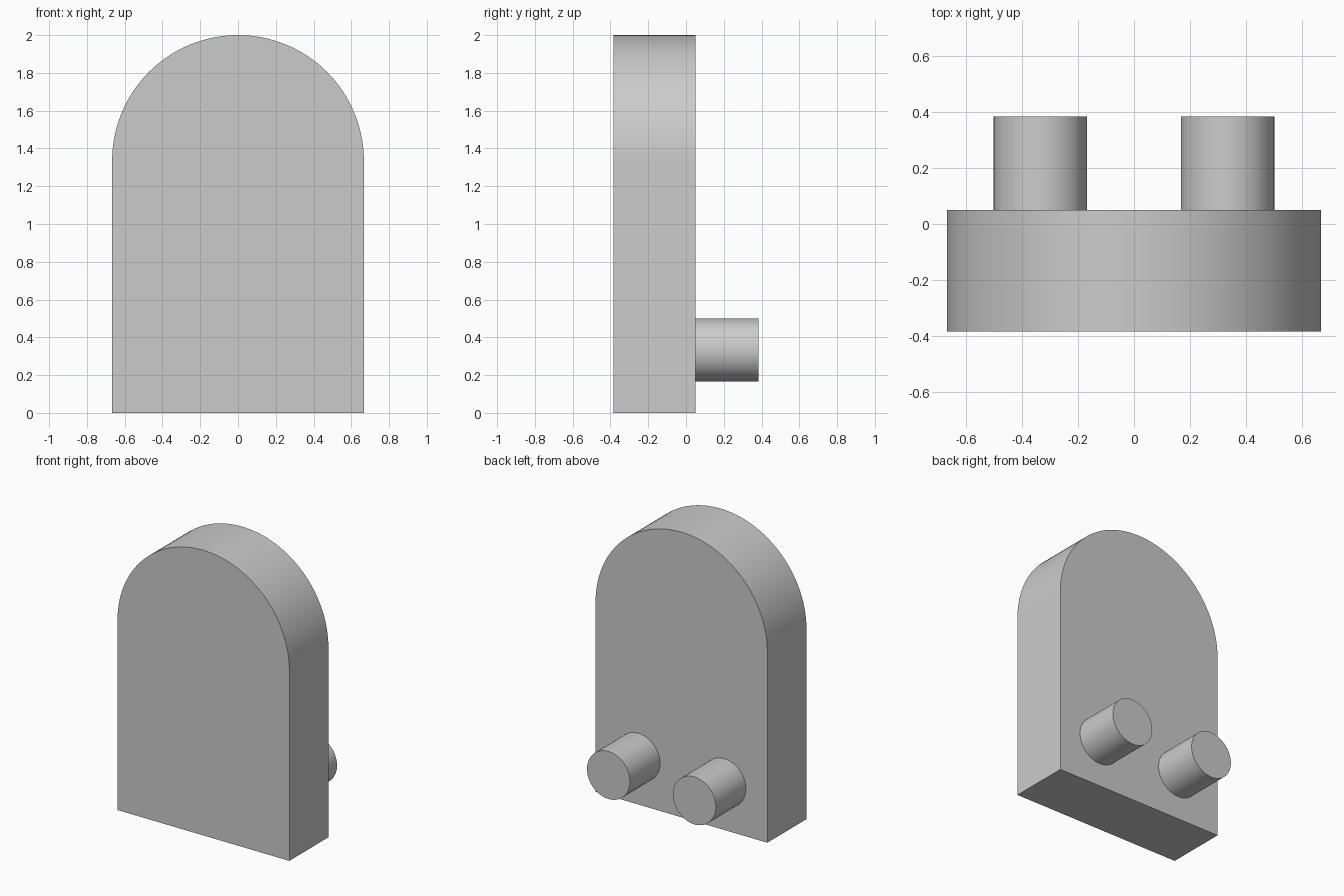
import bpy, bmesh
from math import pi, cos, sin, radians

if "Cube" in bpy.data.objects:
    bpy.data.objects.remove(bpy.data.objects["Cube"])

R = 0.6667                      # half width and arch radius
Y_FRONT, Y_FACE, Y_END = -0.3833, 0.05, 0.3833


def extrude_profile(name, points, y0, y1):
    """Solid from an x/z outline, extruded from y0 to y1, with sharp rims."""
    bm = bmesh.new()
    face = bm.faces.new([bm.verts.new((x, y0, z)) for x, z in points])
    ext = bmesh.ops.extrude_face_region(bm, geom=[face])
    verts = [g for g in ext["geom"] if isinstance(g, bmesh.types.BMVert)]
    bmesh.ops.translate(bm, verts=verts, vec=(0, y1 - y0, 0))
    bmesh.ops.recalc_face_normals(bm, faces=bm.faces)
    mesh = bpy.data.meshes.new(name)
    bm.to_mesh(mesh)
    bm.free()
    obj = bpy.data.objects.new(name, mesh)
    bpy.context.collection.objects.link(obj)
    bpy.ops.object.select_all(action='DESELECT')
    obj.select_set(True)
    bpy.context.view_layer.objects.active = obj
    bpy.ops.object.shade_smooth_by_angle(angle=radians(30))
    return obj


def arc(cx, cz, r, sweep, steps):
    return [(cx + r * cos(sweep * i / steps), cz + r * sin(sweep * i / steps))
            for i in range(steps + 1)]


# Arched plate: straight sides with a half-round top
extrude_profile("arched_plate",
                [(-R, 0), (R, 0)] + arc(0, 2 - R, R, pi, 64),
                Y_FRONT, Y_FACE)

# Two round pegs on the back face
for side, x in (("left", -0.3333), ("right", 0.3333)):
    extrude_profile(side + "_peg", arc(x, 0.3333, 0.1667, 2 * pi, 64)[:-1],
                    Y_FACE, Y_END)
